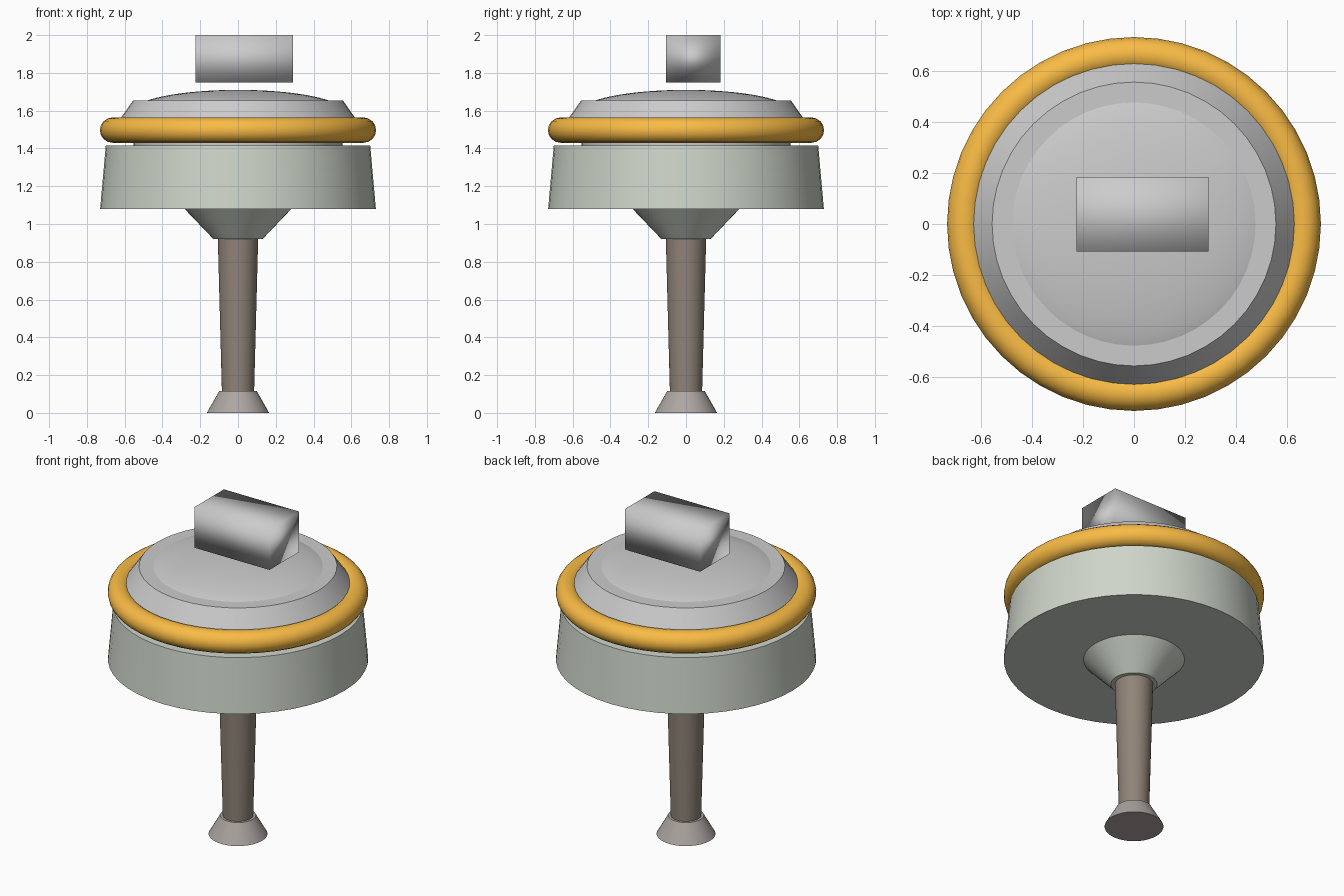
import bpy, math

if "Cube" in bpy.data.objects:
    bpy.data.objects.remove(bpy.data.objects["Cube"])

def material(name, rgb):
    m = bpy.data.materials.new(name)
    m.diffuse_color = (*rgb, 1)
    m.use_nodes = True
    m.node_tree.nodes["Principled BSDF"].inputs["Base Color"].default_value = m.diffuse_color
    return m

sage = material("sage_green", (0.62, 0.67, 0.59))
brown = material("dark_brown", (0.28, 0.23, 0.19))
taupe = material("taupe", (0.42, 0.38, 0.36))
orange = material("orange", (0.95, 0.50, 0.06))
white = material("off_white", (0.88, 0.87, 0.86))

def finish(name, mat=None, angle=30):
    o = bpy.context.object
    o.name = o.data.name = name
    if mat:
        o.data.materials.append(mat)
    bpy.ops.object.shade_smooth_by_angle(angle=math.radians(angle))
    return o

def frustum(name, z0, r0, z1, r1, mat, sides=48):
    bpy.ops.mesh.primitive_cone_add(vertices=sides, radius1=r0, radius2=r1,
                                    depth=z1 - z0, location=(0, 0, (z0 + z1) / 2))
    return finish(name, mat)

# Stand: flared foot, tapered stem, collar and drum
frustum("foot", 0, 0.165, 0.115, 0.10, taupe)
frustum("stem", 0.10, 0.085, 0.93, 0.107, brown)
frustum("collar", 0.92, 0.13, 1.08, 0.283, sage)
frustum("drum", 1.08, 0.73, 1.415, 0.70, sage)

# Lid: neck and sloped rim
frustum("neck", 1.40, 0.553, 1.50, 0.553, white)
frustum("lid_rim", 1.49, 0.67, 1.655, 0.555, white)

# Shallow domed cap, a flattened ball sunk into the rim
bpy.ops.mesh.primitive_uv_sphere_add(segments=48, ring_count=32, radius=1, location=(0, 0, 1.60))
bpy.context.object.scale = (0.68, 0.68, 0.11)
bpy.context.object.scale.xy = (0.55, 0.55)
finish("dome", white, 60)

# Orange ring around the lid
bpy.ops.mesh.primitive_torus_add(major_segments=48, minor_segments=16,
                                 major_radius=0.664, minor_radius=0.067, location=(0, 0, 1.497))
finish("seal_ring", orange, 60)

# Floating block above the lid, softly shaded
bpy.ops.mesh.primitive_cube_add(size=1, location=(0.033, 0.038, 1.875))
block = bpy.context.object
block.scale = (0.515, 0.29, 0.25)
block.name = block.data.name = "top_block"
bpy.ops.object.shade_smooth()
